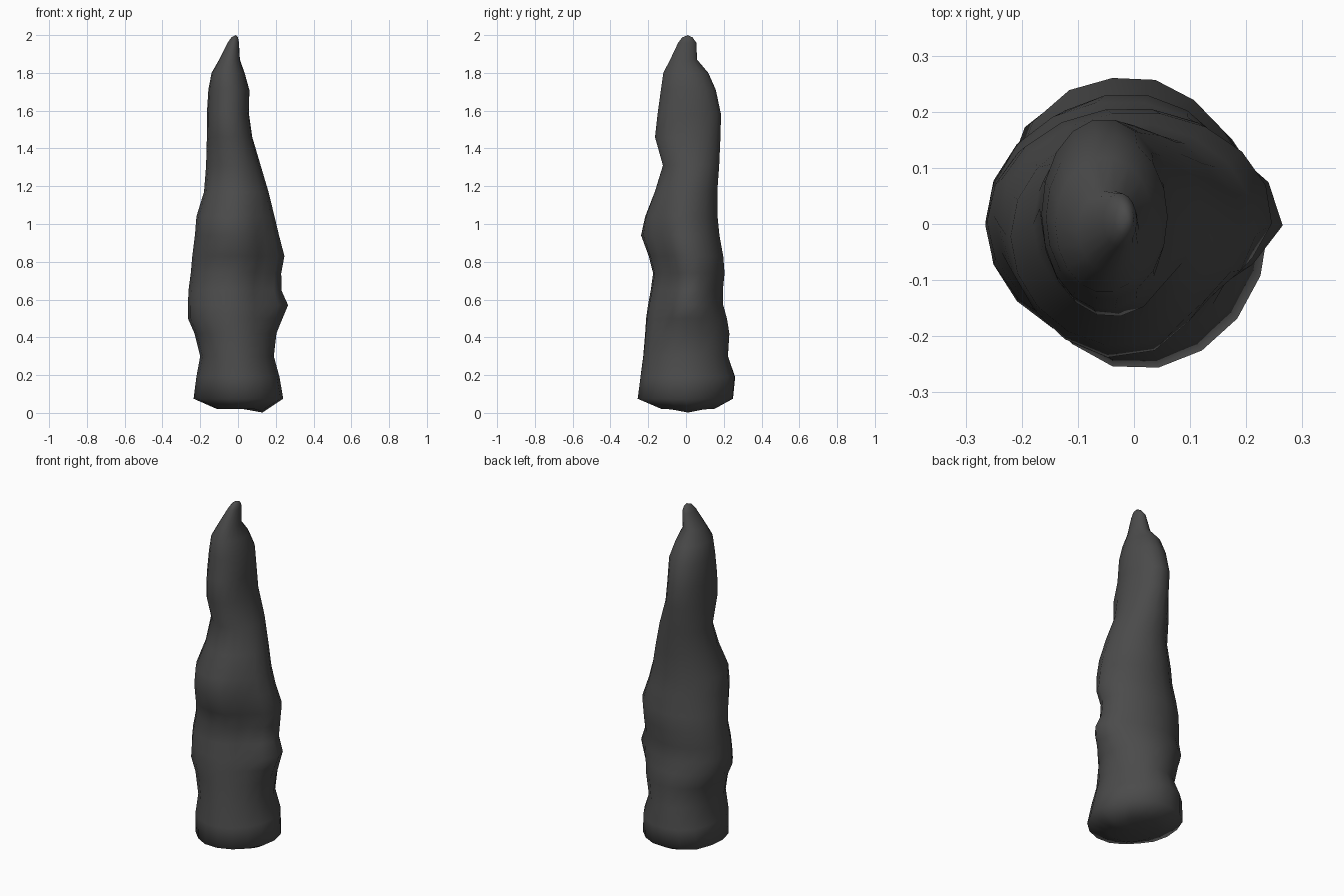
import bpy, bmesh, math

# Cross-sections of the rock: height, left, right, front, back
RINGS = [
    (0.02, -0.11, 0.13, -0.13, 0.15),
    (0.075, -0.235, 0.24, -0.26, 0.25),
    (0.19, -0.22, 0.22, -0.245, 0.262),
    (0.30, -0.20, 0.19, -0.23, 0.225),
    (0.42, -0.23, 0.203, -0.22, 0.233),
    (0.50, -0.265, 0.215, -0.215, 0.22),
    (0.57, -0.265, 0.228, -0.205, 0.20),
    (0.65, -0.262, 0.222, -0.19, 0.198),
    (0.74, -0.25, 0.233, -0.178, 0.207),
    (0.83, -0.242, 0.25, -0.198, 0.20),
    (0.94, -0.228, 0.22, -0.22, 0.18),
    (1.04, -0.22, 0.195, -0.215, 0.17),
    (1.17, -0.18, 0.162, -0.168, 0.168),
    (1.31, -0.17, 0.12, -0.125, 0.178),
    (1.46, -0.165, 0.075, -0.165, 0.185),
    (1.58, -0.165, 0.058, -0.152, 0.188),
    (1.71, -0.157, 0.06, -0.135, 0.16),
    (1.80, -0.14, 0.035, -0.122, 0.12),
    (1.87, -0.10, 0.01, -0.085, 0.06),
    (1.96, -0.055, 0.005, -0.042, 0.055),
    (1.988, -0.035, 0.0, -0.02, 0.035),
]
# Local knobs and hollows: angle, height, angular width, height width, amount
LUMPS = [
    (-45, 0.76, 28, 0.32, -0.24),   # hollow at front right
    (4, 0.56, 26, 0.08, 0.17),      # knob on the right
    (-98, 0.94, 32, 0.08, 0.11),    # ridge on the front
    (135, 0.12, 24, 0.12, 0.10),    # foot at back left
    (45, 0.12, 24, 0.14, -0.06),    # flat at back right
    (-135, 0.07, 24, 0.06, -0.08),  # worn edge at front left
    (-135, 1.33, 30, 0.10, -0.08),
    (-45, 1.50, 28, 0.12, 0.06),
]
SIDES = 18


def bump(value, centre, width):
    return math.exp(-((value - centre) / width) ** 2)


def turn(deg, centre):
    return (deg - centre + 180) % 360 - 180


bm = bmesh.new()
loops = []
for i, (z, left, right, front, back) in enumerate(RINGS):
    cx, cy = (left + right) / 2, (front + back) / 2
    rx, ry = (right - left) / 2, (back - front) / 2
    loop = []
    for k in range(SIDES):
        deg = 360 * k / SIDES
        a = math.radians(deg)
        s = 1 + sum(amt * bump(turn(deg, c), 0, wa) * bump(z, h, wz)
                    for c, h, wa, wz, amt in LUMPS)
        # Underside dips to the ground on the right
        dz = -0.018 * bump(turn(deg, 0), 0, 24) if i == 0 else 0
        loop.append(bm.verts.new((cx + rx * s * math.cos(a),
                                  cy + ry * s * math.sin(a), z + dz)))
    loops.append(loop)

# Skin the sections
for lo, hi in zip(loops, loops[1:]):
    for k in range(SIDES):
        n = (k + 1) % SIDES
        bm.faces.new((lo[k], lo[n], hi[n], hi[k]))

# Tip and underside
tip = bm.verts.new((-0.012, 0.01, 2.0))
base = bm.verts.new((0.0, 0.0, 0.025))
for k in range(SIDES):
    n = (k + 1) % SIDES
    bm.faces.new((loops[-1][k], loops[-1][n], tip))
    bm.faces.new((loops[0][n], loops[0][k], base))
bmesh.ops.recalc_face_normals(bm, faces=bm.faces)
for f in bm.faces:
    f.smooth = True

mesh = bpy.data.meshes.new("stalagmite")
bm.to_mesh(mesh)
bm.free()
rock = bpy.data.objects.new("stalagmite", mesh)
bpy.context.collection.objects.link(rock)

# Dark grey stone
mat = bpy.data.materials.new("dark_stone")
mat.diffuse_color = (0.07, 0.07, 0.07, 1)
mesh.materials.append(mat)
